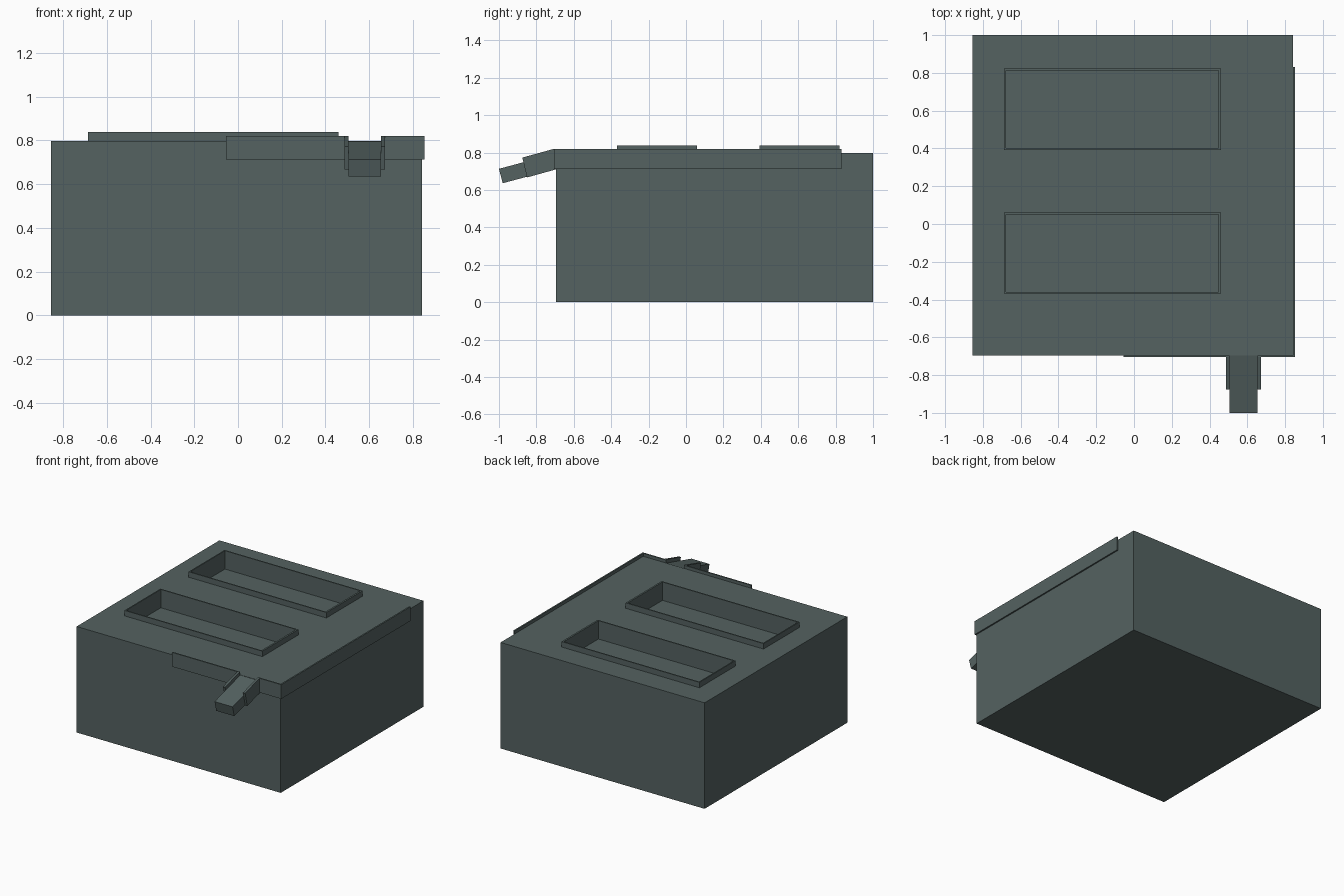
import bpy, bmesh

if "Cube" in bpy.data.objects:
    bpy.data.objects.remove(bpy.data.objects["Cube"])

mat = bpy.data.materials.new("slate grey green")
mat.diffuse_color = (0.089, 0.122, 0.119, 1)
mat.use_nodes = True
mat.node_tree.nodes["Principled BSDF"].inputs["Base Color"].default_value = mat.diffuse_color


def make(name, bm):
    bmesh.ops.recalc_face_normals(bm, faces=bm.faces)
    me = bpy.data.meshes.new(name)
    bm.to_mesh(me)
    bm.free()
    me.materials.append(mat)
    ob = bpy.data.objects.new(name, me)
    bpy.context.collection.objects.link(ob)
    return ob


def prism(name, profile, axis, lo, hi):
    """Extrude a 2D profile along x (points are y,z) or z (points are x,y)."""
    bm = bmesh.new()
    pt = (lambda p, d: (d, *p)) if axis == "x" else (lambda p, d: (*p, d))
    a = [bm.verts.new(pt(p, lo)) for p in profile]
    b = [bm.verts.new(pt(p, hi)) for p in profile]
    n = len(a)
    bm.faces.new(a)
    bm.faces.new(b[::-1])
    for i in range(n):
        bm.faces.new((a[i], a[(i + 1) % n], b[(i + 1) % n], b[i]))
    return make(name, bm)


def rect(x0, x1, y0, y1):
    return [(x0, y0), (x1, y0), (x1, y1), (x0, y1)]


def cut(ob, cutter):
    m = ob.modifiers.new("cut", "BOOLEAN")
    m.operation, m.solver, m.object = "DIFFERENCE", "EXACT", cutter
    cutter.hide_render = True
    cutter.hide_viewport = True


# main block
TOP, FRONT = 0.797, -0.695
body = prism("body", rect(-0.855, 0.842, FRONT, 1.0), "z", 0, TOP)

# two recessed trays with thin raised rims
for tag, y0, y1 in (("front", -0.368, 0.06), ("rear", 0.393, 0.822)):
    rim = prism(tag + "_tray_rim", rect(-0.687, 0.46, y0, y1), "z", TOP, 0.838)
    cutter = prism(tag + "_tray_cutter",
                   rect(-0.678, 0.447, y0 + 0.009, y1 - 0.009), "z", 0.70, 0.9)
    cut(body, cutter)
    cut(rim, cutter)

# thin edging strip: front left piece, then the piece wrapping the right corner
Z0, Z1, OUT = 0.713, 0.82, FRONT - 0.01
prism("edge_strip_left", rect(-0.055, 0.505, OUT, FRONT), "z", Z0, Z1)
prism("edge_strip_corner",
      [(0.655, OUT), (0.853, OUT), (0.853, 0.832), (0.842, 0.832),
       (0.842, FRONT), (0.655, FRONT)], "z", Z0, Z1)

# sloping spout with a raised cheek plate on each side
prism("spout", [(FRONT, 0.795), (-1.0, 0.713), (-0.98, 0.636), (FRONT, 0.712)],
      "x", 0.505, 0.655)
for side, x in (("left", 0.488), ("right", 0.655)):
    prism("spout_cheek_" + side,
          [(FRONT, 0.82), (OUT, 0.82), (-0.875, 0.773), (-0.85, 0.667),
           (FRONT, 0.71)], "x", x, x + 0.017)
